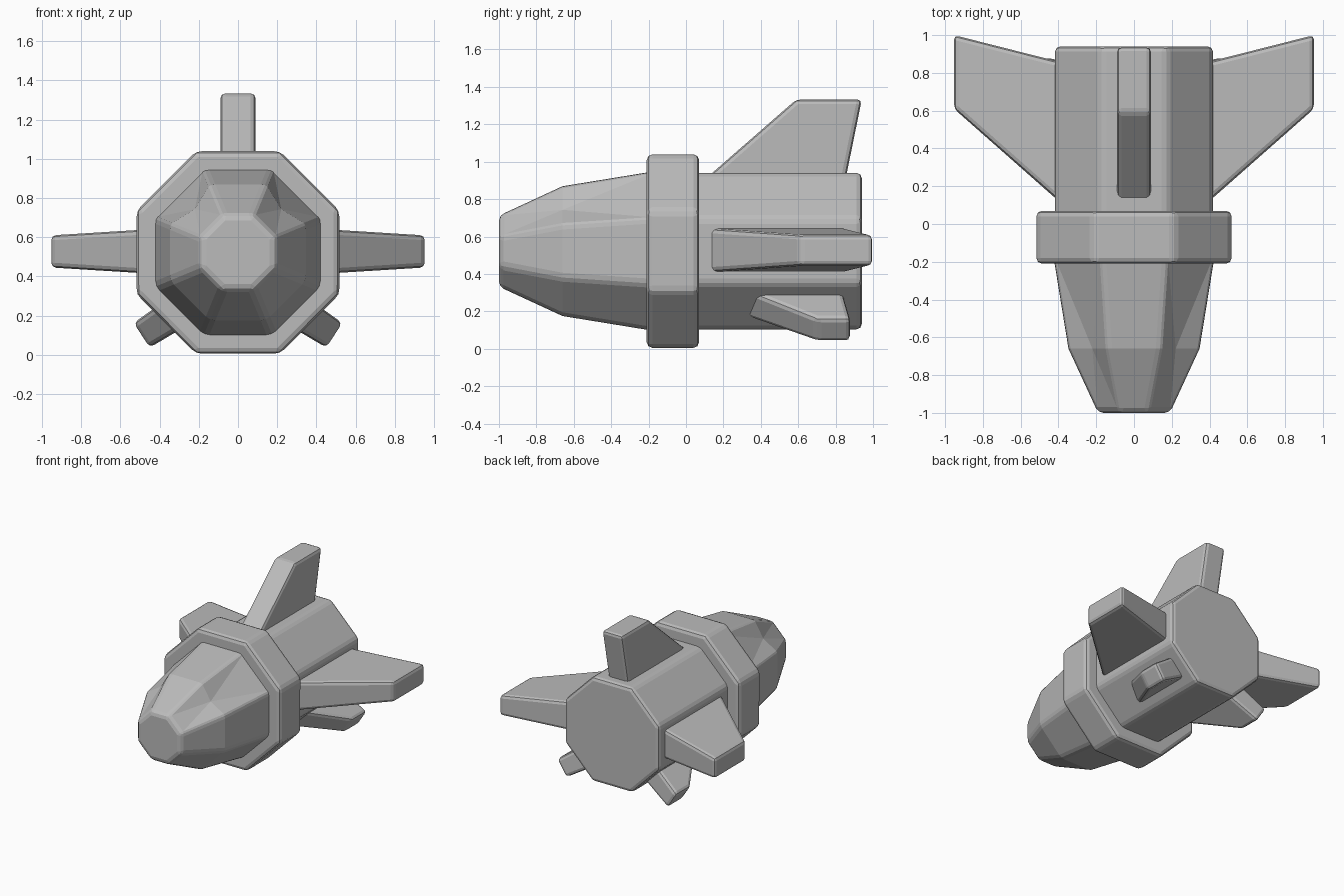
import bpy, bmesh, math
from mathutils import Vector, Matrix

if "Cube" in bpy.data.objects:
    bpy.data.objects.remove(bpy.data.objects["Cube"])

AXIS_Z = 0.522
grey = bpy.data.materials.new("hull grey")
grey.diffuse_color = (0.5, 0.5, 0.5, 1)
grey.use_nodes = True
grey.node_tree.nodes["Principled BSDF"].inputs["Base Color"].default_value = grey.diffuse_color


def finish(bm, name, bevel, angle):
    bmesh.ops.recalc_face_normals(bm, faces=bm.faces[:])
    mesh = bpy.data.meshes.new(name)
    bm.to_mesh(mesh)
    bm.free()
    mesh.materials.append(grey)
    ob = bpy.data.objects.new(name, mesh)
    bpy.context.collection.objects.link(ob)
    mod = ob.modifiers.new("soft edges", 'BEVEL')
    mod.width = bevel
    mod.segments = 2
    mod.limit_method = 'ANGLE'
    mod.angle_limit = math.radians(angle)
    return ob


def octagon_loft(name, sections, bevel, dents=()):
    """Octagonal hull along y; sections are (y, half width across flats)."""
    bm = bmesh.new()
    rings = []
    for y, a in sections:
        r = a / math.cos(math.pi / 8)
        rings.append([bm.verts.new((r * math.cos(t), y, AXIS_Z + r * math.sin(t)))
                      for t in (math.pi / 8 + k * math.pi / 4 for k in range(8))])
    bm.faces.new(rings[0])
    bm.faces.new(rings[-1])
    # sunken points in the middle of chosen facets at the second section
    sunk = {}
    for k in dents:
        mid = (rings[1][k].co + rings[1][(k + 1) % 8].co) / 2
        inward = Vector((0, mid.y, AXIS_Z)) - mid
        sunk[k] = bm.verts.new(mid + inward.normalized() * 0.035)
    for i in range(len(rings) - 1):
        for k in range(8):
            a, b = rings[i][k], rings[i][(k + 1) % 8]
            c, d = rings[i + 1][(k + 1) % 8], rings[i + 1][k]
            if k in sunk and i < 2:
                m = sunk[k]
                tris = ((m, d, a), (m, a, b), (m, b, c)) if i == 0 else ((m, a, d), (m, d, c), (m, c, b))
                for t in tris:
                    bm.faces.new(t)
            else:
                bm.faces.new((a, b, c, d))
    return finish(bm, name, bevel, 20)


def fin(name, origin, angle, root, tip, length, embed, mirror=False):
    """Tapered fin. root and tip are (front y, back y, half thickness)."""
    bm = bmesh.new()
    loops = []
    for u in (-embed, length):
        f = u / length
        y0, y1, h = (p + (q - p) * f for p, q in zip(root, tip))
        loops.append([bm.verts.new((u, y, v)) for y, v in ((y0, -h), (y1, -h), (y1, h), (y0, h))])
    lo, hi = loops
    bm.faces.new(lo)
    bm.faces.new(hi)
    for k in range(4):
        bm.faces.new((lo[k], lo[(k + 1) % 4], hi[(k + 1) % 4], hi[k]))
    turn = Matrix.Rotation(-math.radians(angle), 4, 'Y')
    place = Matrix.Translation((origin[0], 0, origin[1])) @ turn
    if mirror:
        place = Matrix.Scale(-1, 4, (1, 0, 0)) @ place
    bmesh.ops.transform(bm, matrix=place, verts=bm.verts[:])
    return finish(bm, name, 0.025, 30)


# Fuselage: nose cone with two sunken upper facets, collar and tail
octagon_loft("nose", [(-1.0, 0.19), (-0.66, 0.347), (-0.15, 0.43)], 0.028, dents=(0, 2))
octagon_loft("collar", [(-0.21, 0.517), (0.07, 0.517)], 0.03)
octagon_loft("tail_body", [(-0.05, 0.418), (0.94, 0.418)], 0.028)

# Upright tail fin
fin("tail_fin", (0, 0.94), 90, (0.14, 0.86, 0.09), (0.59, 0.94, 0.09), 0.393, 0.05)

# Wings and lower fins, one of each per side
for side, mirror in (("right", False), ("left", True)):
    fin(side + "_wing", (0.42, 0.527), 0, (0.14, 0.865, 0.115), (0.61, 1.0, 0.082), 0.533, 0.06, mirror)
    fin(side + "_lower_fin", (0.29, 0.23), -33, (0.35, 0.84, 0.085), (0.70, 0.88, 0.075), 0.24, 0.06, mirror)
